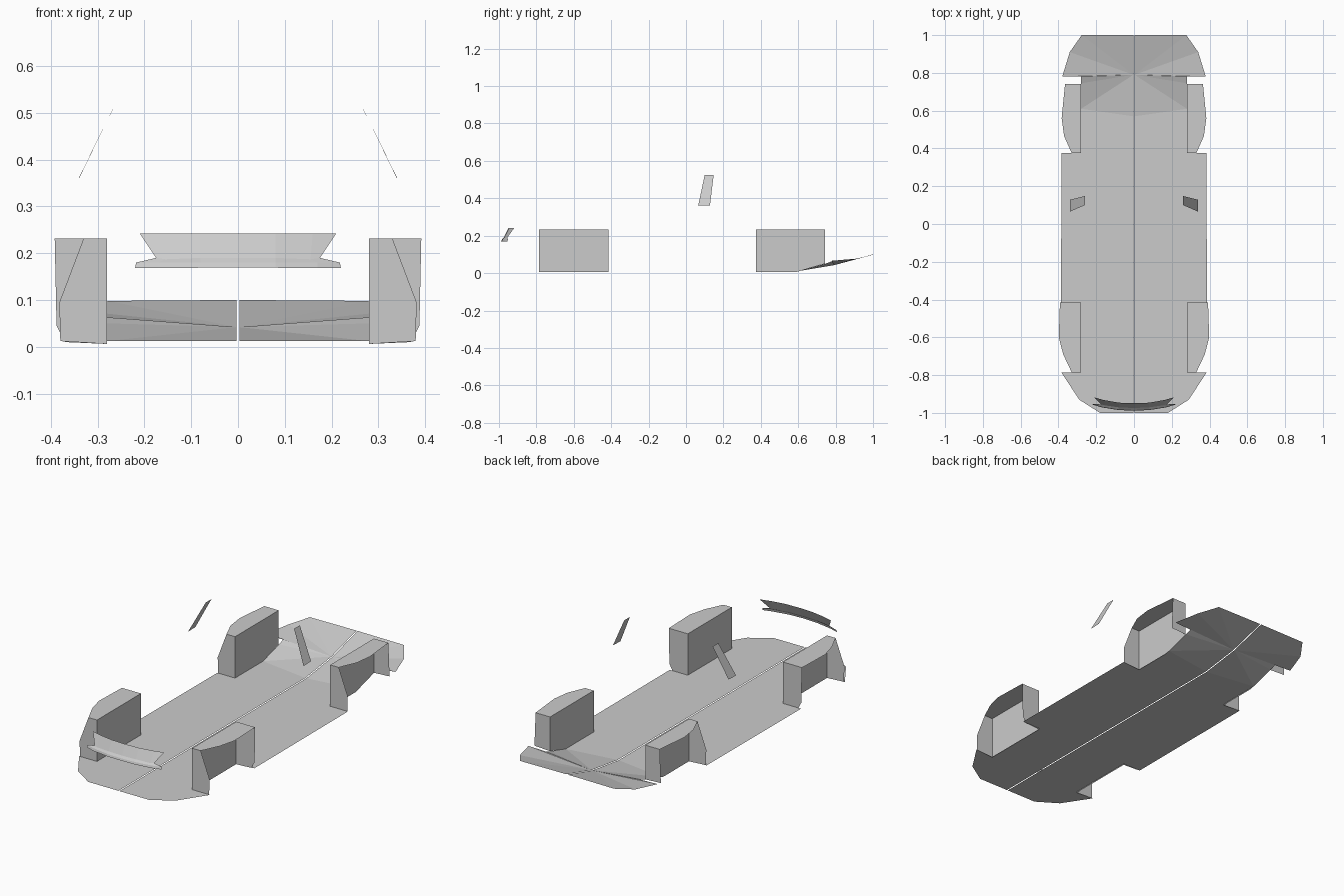
import bpy

if "Cube" in bpy.data.objects:
    bpy.data.objects.remove(bpy.data.objects["Cube"])


def sheet(name, points, faces):
    """Right-hand flat-shaded sheet, mirrored across x = 0."""
    mesh = bpy.data.meshes.new(name)
    mesh.from_pydata(points, [], faces)
    mesh.update()
    ob = bpy.data.objects.new(name, mesh)
    bpy.context.collection.objects.link(ob)
    mod = ob.modifiers.new("Mirror", 'MIRROR')
    mod.use_mirror_merge = False
    return ob


G = 0.003    # half of the slit along the centre line
IN = 0.28    # inner wall of the wheel wells
TOP = 0.232  # roof height of the wheel wells
LOW = 0.006

# Flat floor pan with wheel cut-outs
outline = [(G, -1.0), (0.18, -1.0), (0.29, -0.93), (0.385, -0.785), (IN, -0.785),
           (IN, -0.415), (0.386, -0.415), (0.384, 0.375), (IN, 0.375),
           (IN, 0.61), (G, 0.57)]
sheet("floor_pan", [(x, y, 0.012) for x, y in outline], [list(range(len(outline)))])

# Rising rear floor, fanned out from a point on the centre line
rim = [(G, 0.57, 0.012), (IN, 0.61, 0.012), (IN, 0.745, 0.05), (IN, 0.78, 0.063),
       (0.38, 0.78, 0.066), (0.34, 0.91, 0.077), (0.277, 1.0, 0.098), (G, 1.0, 0.1)]
sheet("rear_floor", [(G, 0.79, 0.042)] + rim,
      [(0, i, i + 1) for i in range(1, len(rim))])


def wheel_well(name, roof, front_low, back_low, inner_low):
    """Well open to the outside: roof, inner wall, front wall and back wall.
    roof runs along the outer edge from front to back; *_low are lower edges."""
    y0, y1 = roof[0][1], roof[-1][1]
    top = [(x, y, TOP) for x, y in roof]
    fi, bi = (IN, y0, TOP), (IN, y1, TOP)
    polys = [
        [fi] + top + [bi],
        [(IN, y, z) for y, z in inner_low] + [bi, fi],
        [fi] + [(x, y0, z) for x, z in front_low] + [top[0]],
        [bi, top[-1]] + [(x, y1, z) for x, z in reversed(back_low)],
    ]
    pts, faces = [], []
    for p in polys:
        faces.append(list(range(len(pts), len(pts) + len(p))))
        pts += p
    sheet(name, pts, faces)


# Front and rear wheel wells
wheel_well("front_wheel_well",
           [(0.33, -0.785), (0.375, -0.69), (0.398, -0.6), (0.392, -0.415)],
           [(IN, LOW), (0.38, 0.012), (0.382, 0.095)],
           [(IN, LOW), (0.37, 0.01), (0.388, 0.045)],
           [(-0.785, LOW), (-0.415, LOW)])
wheel_well("rear_wheel_well",
           [(0.33, 0.375), (0.37, 0.465), (0.383, 0.56), (0.365, 0.742)],
           [(IN, LOW), (0.38, 0.012), (0.382, 0.095)],
           [(IN, 0.05), (0.372, 0.055)],
           [(0.375, LOW), (0.59, LOW), (0.742, 0.05)])

# Front grille: curved rows joined into strips (top edge, crease, lip, lower lip)
rows = [
    [(0, -0.949, 0.242), (0.08, -0.946, 0.242), (0.16, -0.932, 0.242), (0.21, -0.918, 0.242)],
    [(0, -0.974, 0.19), (0.08, -0.971, 0.19), (0.155, -0.96, 0.187), (0.175, -0.955, 0.19)],
    [(0, -0.984, 0.18), (0.08, -0.981, 0.18), (0.17, -0.967, 0.18), (0.218, -0.952, 0.18)],
    [(0, -0.988, 0.17), (0.08, -0.985, 0.169), (0.17, -0.971, 0.168), (0.22, -0.956, 0.168)],
]
sheet("front_grille", [p for r in rows for p in r],
      [(4 * r + c, 4 * r + c + 4, 4 * r + c + 5, 4 * r + c + 1)
       for r in range(3) for c in range(3)])

# Leaning side panels of the cabin
sheet("side_panel", [(0.26, 0.1, 0.524), (0.26, 0.148, 0.524),
                     (0.34, 0.128, 0.362), (0.34, 0.065, 0.36)], [(0, 3, 2, 1)])
